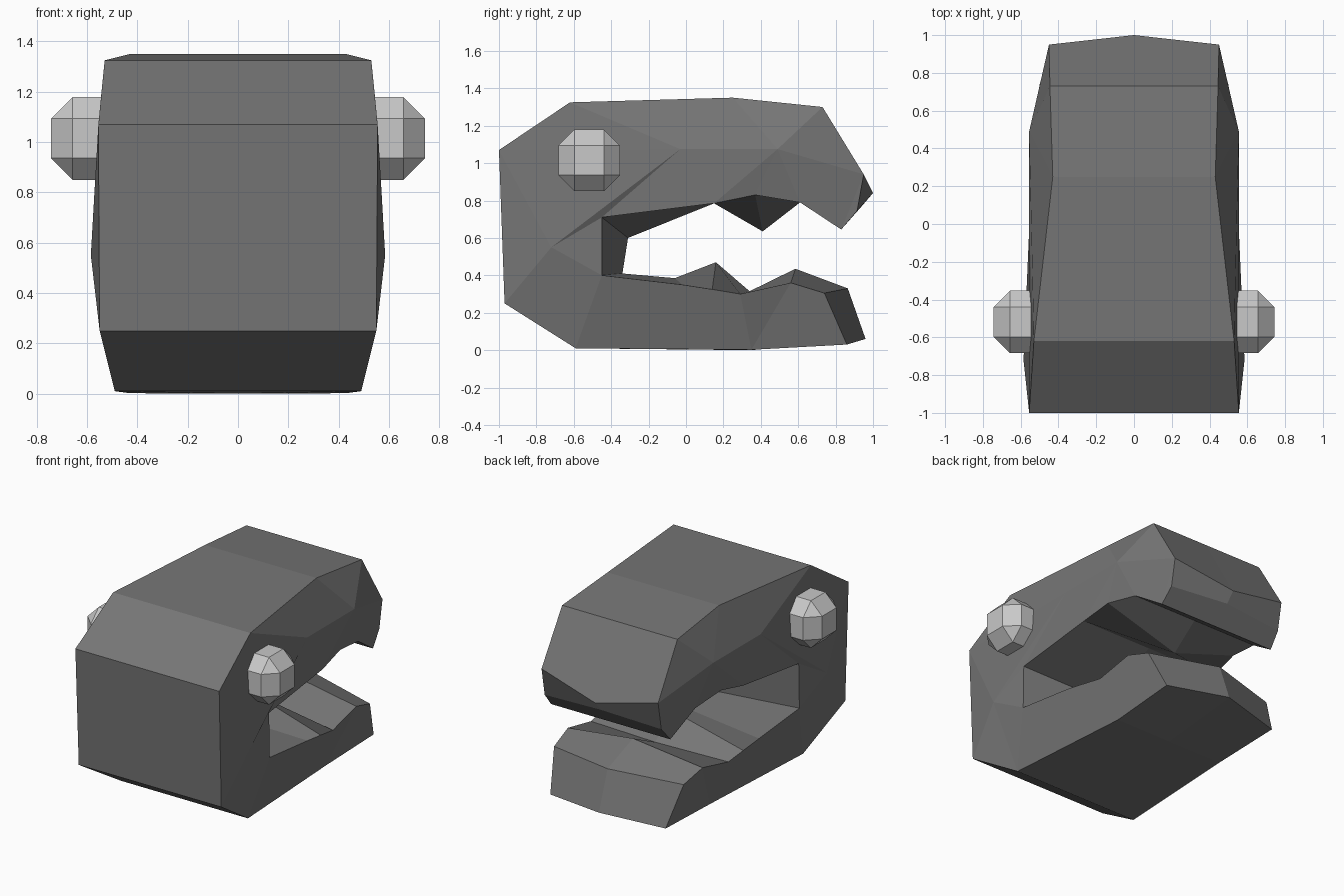
import bpy, bmesh
from mathutils import Matrix

if "Cube" in bpy.data.objects:
    bpy.data.objects.remove(bpy.data.objects["Cube"])


def material(name, v):
    m = bpy.data.materials.new(name)
    m.diffuse_color = (v, v, v, 1)
    m.use_nodes = True
    m.node_tree.nodes["Principled BSDF"].inputs["Base Color"].default_value = m.diffuse_color
    return m


def finish(bm, name, mat):
    bmesh.ops.recalc_face_normals(bm, faces=bm.faces)
    me = bpy.data.meshes.new(name)
    bm.to_mesh(me)
    bm.free()
    me.materials.append(mat)
    ob = bpy.data.objects.new(name, me)
    bpy.context.collection.objects.link(ob)
    return ob


dark = material("dark grey skin", 0.18)
light = material("light grey eye", 0.58)

# Head profile: side half-width, side (y, z), centre (y, z)
profile = [
    (.555, -1.0, 1.07, -1.0, 1.07),    # 0 back of skull
    (.53, -.62, 1.325, -.62, 1.325),
    (.43, .25, 1.35, .25, 1.35),
    (.445, .73, 1.30, .73, 1.30),
    (.45, .95, .94, 1.0, .84),         # 4 snout tip
    (.45, .915, .745, .94, .77),
    (.46, .83, .645, .83, .645),       # 6 front tooth ridge
    (.50, .61, .79, .61, .79),
    (.53, .37, .83, .41, .635),        # 8 second tooth ridge
    (.55, .15, .785, .15, .785),
    (.555, -.45, .71, -.31, .60),      # 10 back of mouth
    (.56, -.45, .40, -.34, .41),
    (.55, -.02, .35, -.06, .385),
    (.54, .14, .325, .16, .47),        # 13 lower tooth ridge
    (.53, .29, .30, .34, .315),
    (.52, .56, .36, .585, .435),
    (.50, .74, .305, .865, .33),
    (.445, .86, .03, .96, .06),        # 17 chin
    (.43, .35, .002, .35, 0),
    (.49, -.59, .01, -.59, .01),
    (.55, -.97, .25, -.97, .25),
]
# Extra points on the cheeks: brow, snout side, jaw hinge
cheek = {'A': (.555, -.03, 1.075), 'B': (.555, .49, 1.075), 'C': (.585, -.72, .55)}
cheek_faces = [
    (0, 1, 'A'), (0, 'A', 'C'), (1, 2, 'B', 'A'), (2, 3, 'B'), (3, 4, 'B'),
    (4, 5, 6), (4, 6, 7, 'B'), (7, 8, 'B'), (8, 9, 'B'), (9, 'A', 'B'),
    (9, 10, 'A'), (10, 'C', 'A'), (10, 11, 'C'), (11, 19, 'C'), (19, 20, 'C'),
    (20, 0, 'C'), (11, 12, 13, 14, 18, 19), (14, 15, 18), (15, 16, 17, 18),
]

bm = bmesh.new()
centre = [bm.verts.new((0, p[3], p[4])) for p in profile]
n = len(profile)
for s in (-1, 1):
    side = {i: bm.verts.new((s * p[0], p[1], p[2])) for i, p in enumerate(profile)}
    side.update({k: bm.verts.new((s * x, y, z)) for k, (x, y, z) in cheek.items()})
    for i in range(n):                 # skin from centre line to the side
        j = (i + 1) % n
        bm.faces.new((centre[i], centre[j], side[j], side[i]))
    for f in cheek_faces:              # cheek
        bm.faces.new([side[k] for k in f])
finish(bm, "head", dark)

# Eyes: cubes with wide bevels
for s, name in ((-1, "left_eye"), (1, "right_eye")):
    bm = bmesh.new()
    bmesh.ops.create_cube(bm, size=.33, matrix=Matrix.Translation((s * .578, -.518, 1.015)))
    bmesh.ops.bevel(bm, geom=bm.edges[:], offset=.086, segments=1, affect='EDGES')
    finish(bm, name, light)
